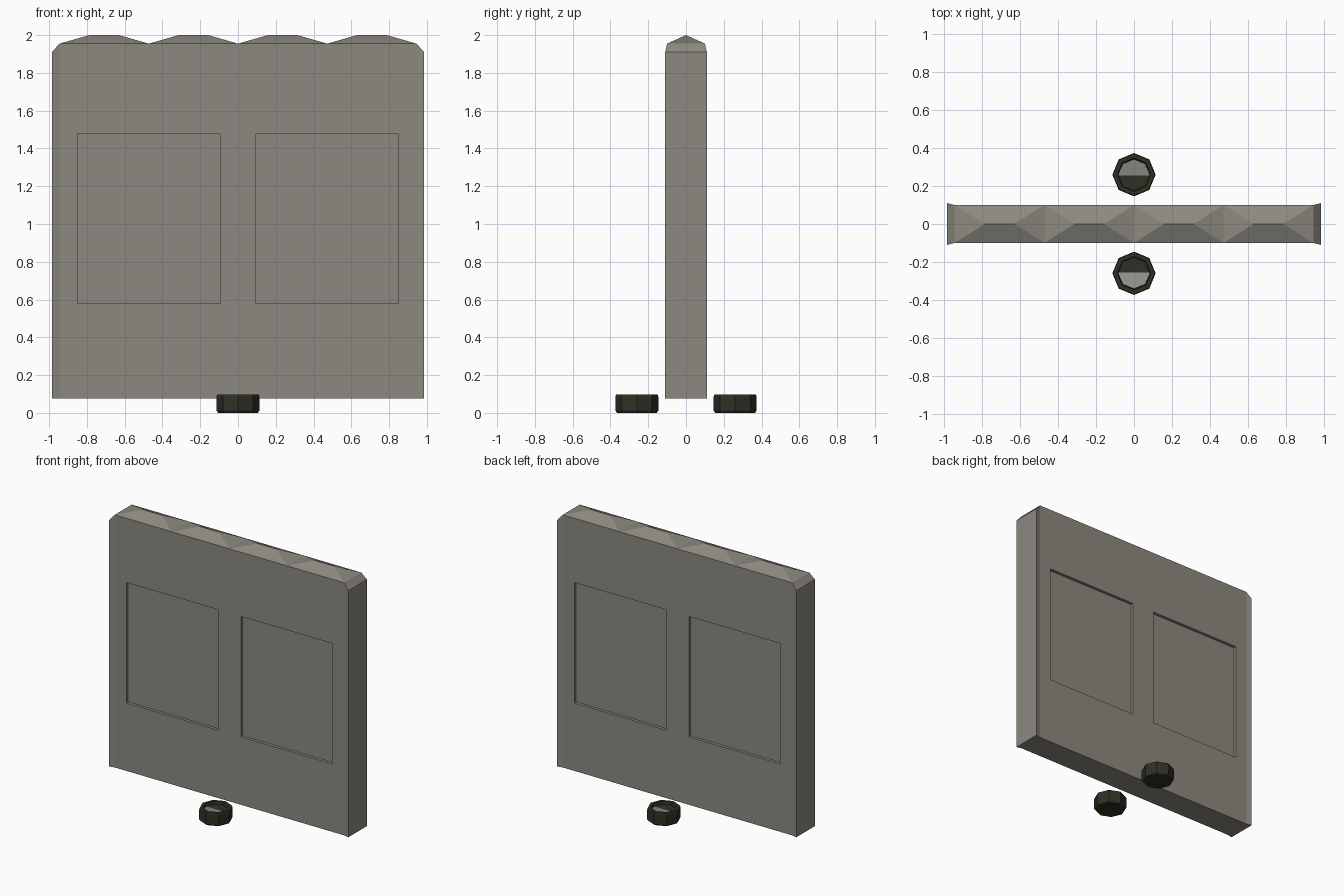
import bpy, bmesh, math
from mathutils import Vector, Matrix

if "Cube" in bpy.data.objects:
    bpy.data.objects.remove(bpy.data.objects["Cube"])


def material(name, col):
    m = bpy.data.materials.new(name)
    m.diffuse_color = (*col, 1)
    m.use_nodes = True
    m.node_tree.nodes["Principled BSDF"].inputs["Base Color"].default_value = m.diffuse_color
    return m


stone = material("warm grey stone", (0.265, 0.25, 0.215))
dark = material("dark olive metal", (0.028, 0.030, 0.017))
glass = material("pale lens", (0.29, 0.29, 0.26))


def finish(name, bm, mat):
    bmesh.ops.remove_doubles(bm, verts=bm.verts, dist=1e-4)
    bmesh.ops.recalc_face_normals(bm, faces=bm.faces)
    me = bpy.data.meshes.new(name)
    bm.to_mesh(me)
    bm.free()
    me.materials.append(mat)
    ob = bpy.data.objects.new(name, me)
    bpy.context.collection.objects.link(ob)
    return ob


# Slab dimensions
XI, XO, YI, YO = 0.945, 0.985, 0.10, 0.11
ZB, ZC, ZT, ZR = 0.075, 1.91, 1.955, 2.0
DEPTH = 0.022
xs = [-XI, -0.85, -0.093, 0.093, 0.85, XI]
zs = [ZB, 0.58, 1.477]

# Ridge profile: four flat-topped bumps
step = 2 * XI / 4
ridge = [(-XI, ZT)]
for i in range(4):
    a = -XI + i * step
    ridge += [(a + step / 3, ZR), (a + 2 * step / 3, ZR), (a + step, ZT)]

bm = bmesh.new()


def face(*pts):
    bm.faces.new([bm.verts.new(p) for p in pts])


for s in (-1, 1):
    y, yo, yr = s * YI, s * YO, s * (YI - DEPTH)
    # broad side with two recessed panels
    for i in range(5):
        for j in range(2):
            x0, x1, z0, z1 = xs[i], xs[i + 1], zs[j], zs[j + 1]
            loop = [(x0, z0), (x1, z0), (x1, z1), (x0, z1)]
            if j == 1 and i in (1, 3):
                face(*[(x, yr, z) for x, z in loop])
                for k in range(4):
                    (a, b), (c, d) = loop[k], loop[(k + 1) % 4]
                    face((a, y, b), (c, y, d), (c, yr, d), (a, yr, b))
            else:
                face(*[(x, y, z) for x, z in loop])
    face(*[(x, y, zs[2]) for x in xs], *[(x, y, ZT) for x, _ in reversed(ridge)])
    # top slopes up to the ridge
    for (a, za), (b, zb) in zip(ridge, ridge[1:]):
        if za == zb:
            face((a, y, ZT), (b, y, ZT), (b, 0, zb), (a, 0, za))
        elif za < zb:
            face((a, y, ZT), (b, y, ZT), (b, 0, zb))
            face((a, y, ZT), (b, 0, zb), (a, 0, za))
        else:
            face((a, y, ZT), (b, y, ZT), (a, 0, za))
            face((b, y, ZT), (b, 0, zb), (a, 0, za))
    # flared end strips
    for e in (-1, 1):
        face(*[(e * XI, y, z) for z in (ZB, zs[1], zs[2], ZT)],
             (e * XO, yo, ZC), (e * XO, yo, ZB))
# ends, corner chamfers and underside
for e in (-1, 1):
    face((e * XO, -YO, ZB), (e * XO, YO, ZB), (e * XO, YO, ZC), (e * XO, -YO, ZC))
    face((e * XO, -YO, ZC), (e * XO, YO, ZC), (e * XI, YI, ZT), (e * XI, 0, ZT), (e * XI, -YI, ZT))
face((-XO, -YO, ZB), *[(x, -YI, ZB) for x in xs], (XO, -YO, ZB),
     (XO, YO, ZB), *[(x, YI, ZB) for x in reversed(xs)], (-XO, YO, ZB))
finish("wall_slab", bm, stone)


# Octagonal ground lamps, each with a lens tilted towards the slab
def ring(r, z, y):
    return [Vector((r * math.cos(k * math.pi / 4), y + r * math.sin(k * math.pi / 4), z)) for k in range(8)]


for s, side in ((-1, "front"), (1, "back")):
    cy = s * 0.26
    bm = bmesh.new()
    rows = [[bm.verts.new(p) for p in ring(r, z, cy)]
            for r, z in ((0.105, 0), (0.114, 0.012), (0.114, 0.085), (0.110, 0.097), (0.088, 0.097), (0.084, 0.075))]
    bm.faces.new(rows[0])
    bm.faces.new(rows[-1])
    for lo, hi in zip(rows, rows[1:]):
        for k in range(8):
            bm.faces.new((lo[k], lo[(k + 1) % 8], hi[(k + 1) % 8], hi[k]))
    finish(side + "_lamp_housing", bm, dark)

    bm = bmesh.new()
    f = bm.faces.new([bm.verts.new(p) for p in ring(0.083, 0, 0)])
    bmesh.ops.transform(bm, verts=bm.verts, matrix=Matrix.Translation((0, cy, 0.076))
                        @ Matrix.Rotation(s * math.radians(11), 4, 'X'))
    f.normal_update()
    if f.normal.z < 0:
        f.normal_flip()
    me = bpy.data.meshes.new(side + "_lamp_lens")
    bm.to_mesh(me)
    bm.free()
    me.materials.append(glass)
    bpy.context.collection.objects.link(bpy.data.objects.new(side + "_lamp_lens", me))
